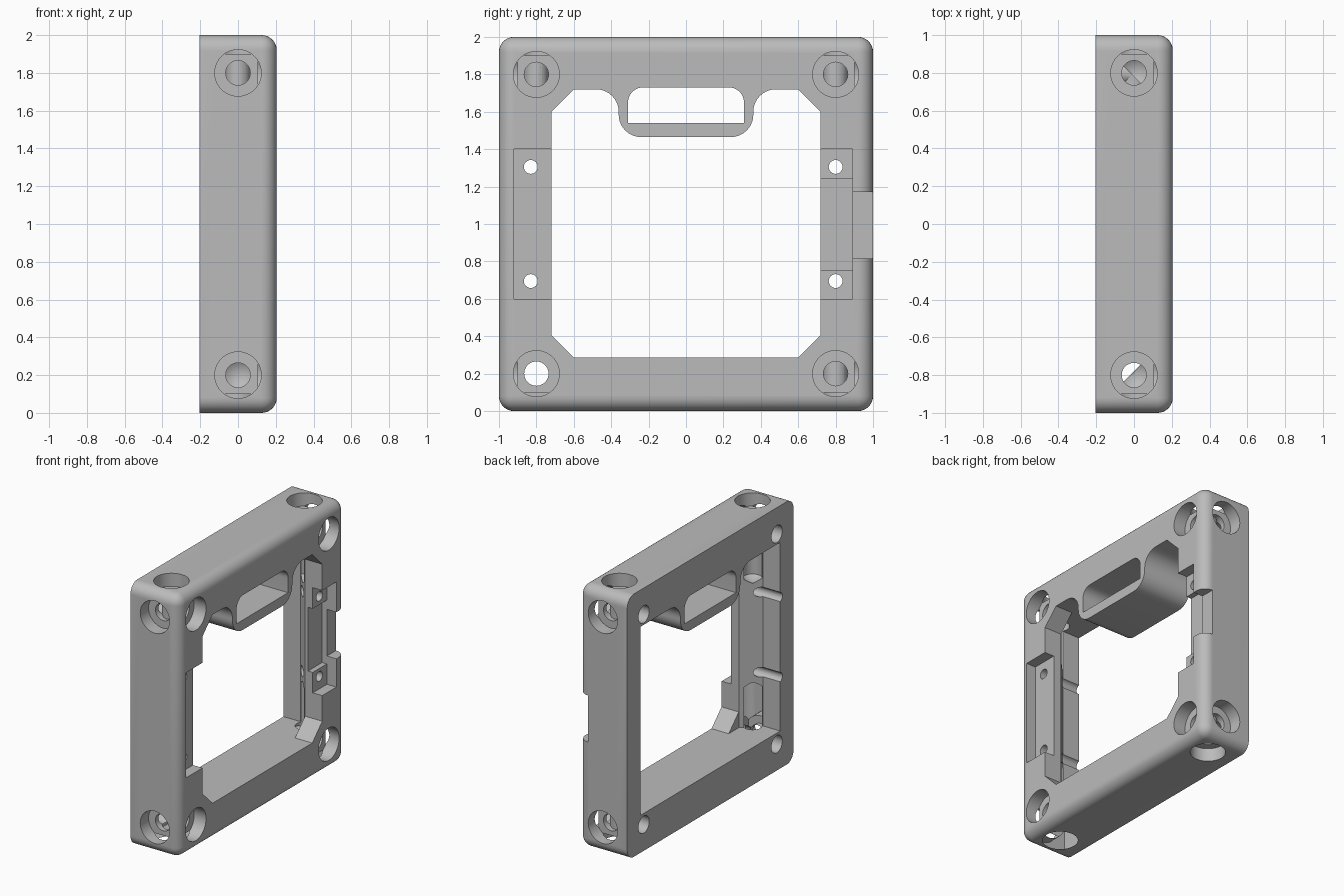
import bpy, bmesh, math
from mathutils import Matrix, Vector

if "Cube" in bpy.data.objects:
    bpy.data.objects.remove(bpy.data.objects["Cube"], do_unlink=True)

D = 0.205          # half depth of the frame
R = 0.08           # outer edge rounding

grey = bpy.data.materials.new("plain grey")
grey.use_nodes = True
grey.diffuse_color = (0.5, 0.5, 0.5, 1)
grey.node_tree.nodes["Principled BSDF"].inputs["Base Color"].default_value = (0.5, 0.5, 0.5, 1)


def finish(bm, name):
    bmesh.ops.recalc_face_normals(bm, faces=bm.faces)
    mesh = bpy.data.meshes.new(name)
    bm.to_mesh(mesh)
    bm.free()
    mesh.materials.append(grey)
    ob = bpy.data.objects.new(name, mesh)
    bpy.context.collection.objects.link(ob)
    return ob


def box(bm, lo, hi):
    lo, hi = Vector(lo), Vector(hi)
    m = Matrix.Translation((lo + hi) / 2) @ Matrix.Diagonal((hi - lo).to_4d())
    bmesh.ops.create_cube(bm, size=1, matrix=m)


def prism(points, to_low, to_high, name):
    """Solid between two placements of a flat outline."""
    bm = bmesh.new()
    low = [bm.verts.new(to_low(*p)) for p in points]
    high = [bm.verts.new(to_high(*p)) for p in points]
    n = len(points)
    bm.faces.new(low)
    bm.faces.new(high)
    for i in range(n):
        j = (i + 1) % n
        bm.faces.new((low[i], low[j], high[j], high[i]))
    return finish(bm, name)


def along_x(points, name):
    return prism(points, lambda y, z: (-0.4, y, z), lambda y, z: (0.4, y, z), name)


def arc(cy, cz, r, start, end, steps=10):
    return [(cy + r * math.cos(math.radians(start + (end - start) * i / steps)),
             cz + r * math.sin(math.radians(start + (end - start) * i / steps)))
            for i in range(steps + 1)]


def drill(origin, direction, rings, name, sides=40):
    """Turned cutter; rings are (distance, radius), a zero radius is a tip."""
    bm = bmesh.new()
    m = Matrix.Translation(origin) @ Vector(direction).to_track_quat('Z', 'Y').to_matrix().to_4x4()
    prev = None
    for d, r in rings:
        if r == 0:
            cur = [bm.verts.new(m @ Vector((0, 0, d)))] * sides
        else:
            cur = [bm.verts.new(m @ Vector((r * math.cos(a), r * math.sin(a), d)))
                   for a in (math.tau * i / sides for i in range(sides))]
        if prev is None:
            bm.faces.new(cur)
        else:
            for i in range(sides):
                j = (i + 1) % sides
                if r == 0:
                    bm.faces.new((prev[i], prev[j], cur[0]))
                else:
                    bm.faces.new((prev[i], prev[j], cur[j], cur[i]))
        prev = cur
    if rings[-1][1]:
        bm.faces.new(prev)
    return finish(bm, name)


def cut(target, cutter):
    mod = target.modifiers.new("cut", 'BOOLEAN')
    mod.operation = 'DIFFERENCE'
    mod.solver = 'EXACT'
    mod.object = cutter
    bpy.context.view_layer.objects.active = target
    bpy.ops.object.modifier_apply(modifier=mod.name)
    bpy.data.objects.remove(cutter, do_unlink=True)


def cut_box(target, lo, hi):
    bm = bmesh.new()
    box(bm, lo, hi)
    cut(target, finish(bm, "box_cutter"))


# Solid slab, rounded everywhere except around the flat back
bm = bmesh.new()
box(bm, (-D, -1, 0), (D, 1, 2))
edges = [e for e in bm.edges
         if any(v.co.x > 0 for v in e.verts)]
bmesh.ops.bevel(bm, geom=edges, offset=R, segments=8, profile=0.5, affect='EDGES')
frame = finish(bm, "frame")

# Window with chamfered corners and the hanging grip left standing
half = [(0.6, 0.285), (0.72, 0.405), (0.72, 1.6), (0.6, 1.72)]
half += arc(0.48, 1.6, 0.12, 90, 180) + arc(0.24, 1.585, 0.12, 0, -90)
window = half + [(-y, z) for y, z in reversed(half)]
cut(frame, along_x(window, "window_cutter"))

# Grip slot
slot = [(-0.31, 1.54), (0.31, 1.54)] + arc(0.23, 1.65, 0.08, 0, 90) + arc(-0.23, 1.65, 0.08, 90, 180)
cut(frame, along_x(slot, "slot_cutter"))

# Sloped undercuts in both side walls
for s in (-1, 1):
    outline = [(-0.4, 0.55), (-0.4, 0.84), (-0.06, 0.84), (0.06, 0.72), (0.06, 0.55)]
    cut(frame, prism(outline, lambda x, y: (x, s * y, 0.285),
                     lambda x, y: (x, s * y, 1.72), "undercut_cutter"))

# Shallow recesses, latch pocket and edge notch on the face
cut_box(frame, (0.125, -0.92, 0.6), (0.4, -0.6, 1.4))
cut_box(frame, (0.125, 0.6, 0.6), (0.4, 0.89, 1.4))
cut_box(frame, (0.085, 0.6, 0.755), (0.4, 0.89, 1.24))
cut_box(frame, (0.125, 0.8, 0.815), (0.4, 1.2, 1.17))

# Small screw holes
for y in (-0.83, 0.8):
    for z in (0.695, 1.305):
        cut(frame, drill((0.4, y, z), (-1, 0, 0), [(0, 0.037), (0.8, 0.037)], "screw_cutter", 24))

# Counterbored holes meeting in each corner
bore, hole = 0.123, 0.065
blind = [(-0.1, bore), (0.1, bore), (0.1, hole), (0.59, hole), (0.63, 0)]
through = [(-0.1, bore), (0.1, bore), (0.1, hole), (0.6, hole)]
for y in (-1, 1):
    for z in (-1, 1):
        cut(frame, drill((D, 0.8 * y, 1 + 0.8 * z), (-1, 0, 0), through, "bolt_cutter"))
        cut(frame, drill((0, y, 1 + 0.8 * z), (0, -y, 0), blind, "bolt_cutter"))
        cut(frame, drill((0, 0.8 * y, 1 + z), (0, 0, -z), blind, "bolt_cutter"))

bpy.ops.object.select_all(action='DESELECT')
frame.select_set(True)
bpy.context.view_layer.objects.active = frame
bpy.ops.object.shade_smooth_by_angle(angle=math.radians(30))
